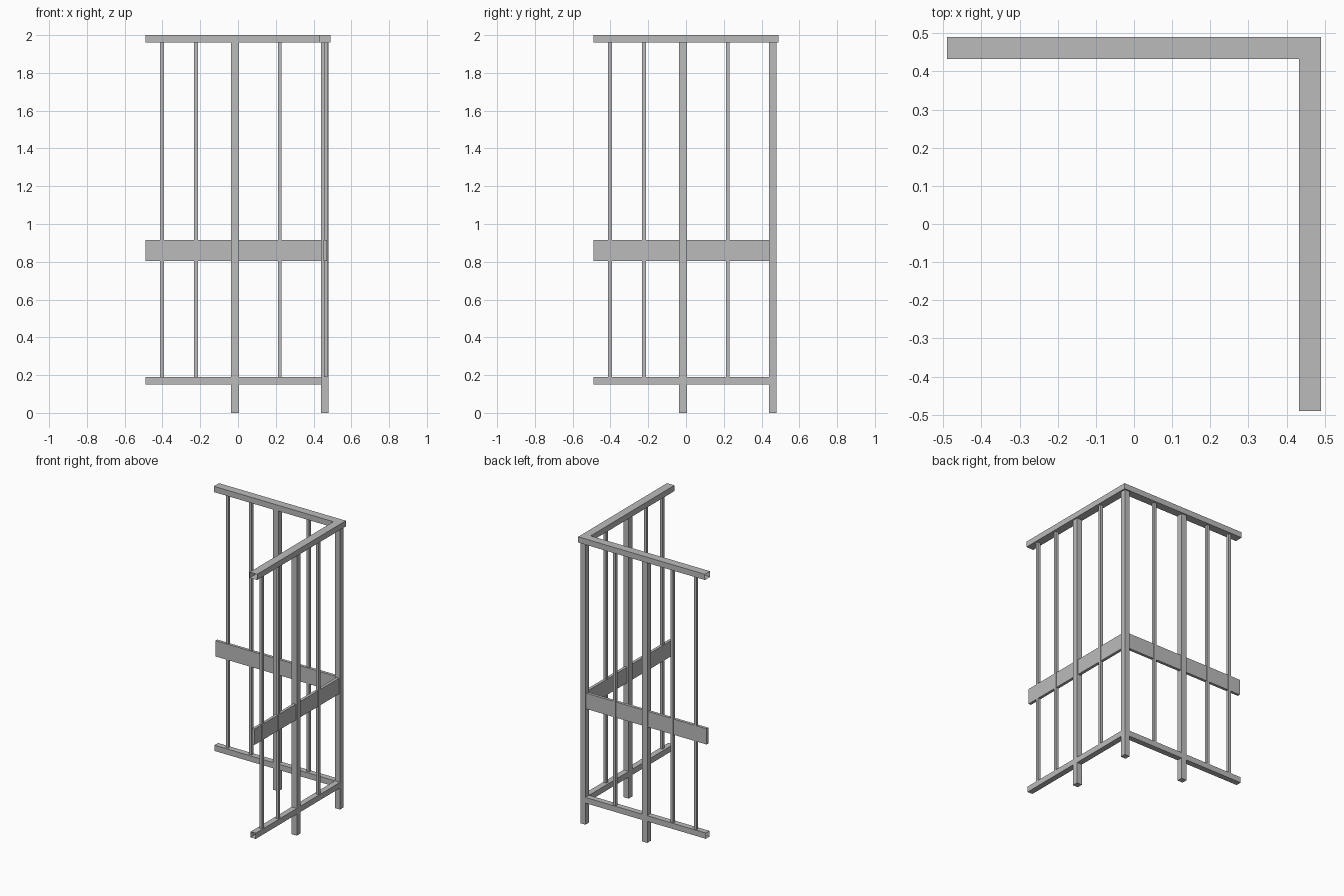
import bpy
import bmesh
from mathutils import Vector

cube = bpy.data.objects.get("Cube")
if cube:
    bpy.data.objects.remove(cube, do_unlink=True)

metal = bpy.data.materials.new("grey_metal")
metal.use_nodes = True
grey = (0.5, 0.5, 0.5, 1)
metal.diffuse_color = grey
metal.node_tree.nodes["Principled BSDF"].inputs["Base Color"].default_value = grey

END = -0.49               # free end of each wing
IN, OUT = 0.44, 0.48      # inner and outer face of posts and lower rails
RAIL_Z = 1.96             # underside of the top rail


def finish(name, bm):
    bmesh.ops.recalc_face_normals(bm, faces=bm.faces)
    mesh = bpy.data.meshes.new(name)
    bm.to_mesh(mesh)
    bm.free()
    mesh.materials.append(metal)
    obj = bpy.data.objects.new(name, mesh)
    bpy.context.collection.objects.link(obj)
    return obj


def box(name, along, across, height, swap=False, open_end=False):
    """Box given by ranges along the wing, across it and in z."""
    bm = bmesh.new()
    bmesh.ops.create_cube(bm, size=1)
    for v in bm.verts:
        a, c, z = (r[0] if k < 0 else r[1]
                   for k, r in zip(v.co, (along, across, height)))
        v.co = Vector((c, a, z) if swap else (a, c, z))
    bmesh.ops.recalc_face_normals(bm, faces=bm.faces)
    if open_end:
        axis = 1 if swap else 0
        ends = [f for f in bm.faces if f.normal[axis] < -0.9]
        bmesh.ops.delete(bm, geom=ends, context='FACES_ONLY')
    return finish(name, bm)


# L-shaped top rail, a tube with open free ends
lo, hi = 0.433, 0.49
bm = bmesh.new()
outline = [(END, lo), (lo, lo), (lo, END), (hi, END), (hi, hi), (END, hi)]
base = bm.faces.new([bm.verts.new((x, y, RAIL_Z)) for x, y in outline])
top = bmesh.ops.extrude_face_region(bm, geom=[base], use_keep_orig=True)
bmesh.ops.translate(bm, vec=(0, 0, 2 - RAIL_Z),
                    verts=[g for g in top["geom"] if isinstance(g, bmesh.types.BMVert)])
ends = [f for f in bm.faces if all(abs(v.co.x - END) < 1e-4 for v in f.verts)
        or all(abs(v.co.y - END) < 1e-4 for v in f.verts)]
bmesh.ops.delete(bm, geom=ends, context='FACES_ONLY')
finish("top_rail", bm)

# Corner post
box("corner_post", (IN, OUT), (IN, OUT), (0, RAIL_Z))

# Two matching wings
for wing, swap in (("back", False), ("side", True)):
    box(wing + "_middle_post", (-0.037, 0.004), (IN, OUT), (0, RAIL_Z), swap)
    box(wing + "_lower_rail", (END, IN), (IN, OUT), (0.15, 0.19), swap, True)
    box(wing + "_board", (END, IN), (0.452, 0.472), (0.805, 0.915), swap)
    for i, a in enumerate((-0.403, -0.223, 0.221)):
        box(f"{wing}_baluster_{i + 1}", (a - 0.01, a + 0.01), (0.455, 0.475),
            (0.19, RAIL_Z), swap)
